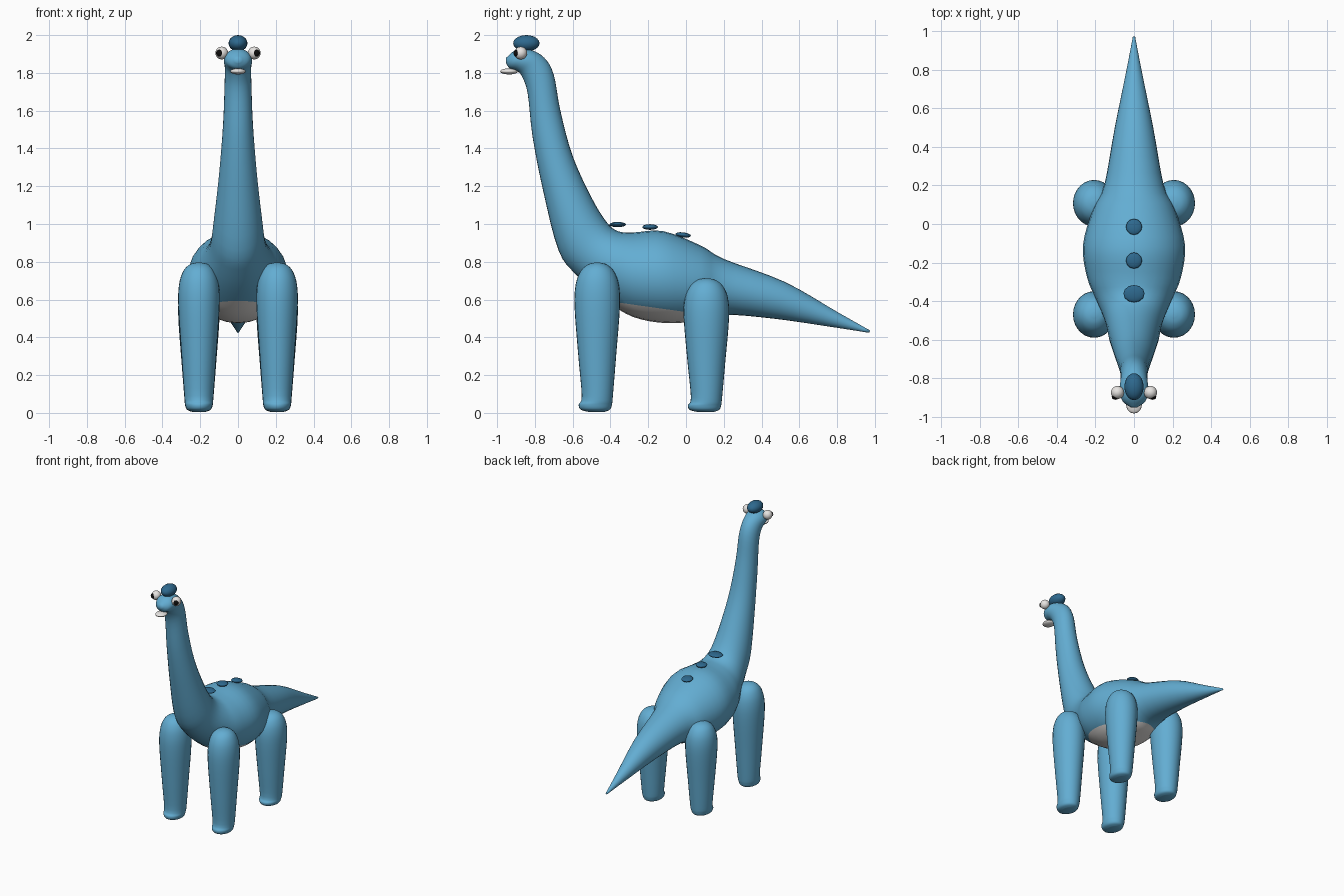
import bpy
import bmesh
from math import cos, sin, pi
from mathutils import Vector

old = bpy.data.objects.get("Cube")
if old:
    bpy.data.objects.remove(old, do_unlink=True)


def make_material(name, red, green, blue):
    mat = bpy.data.materials.new(name)
    mat.use_nodes = True
    colour = (red, green, blue, 1)
    mat.diffuse_color = colour
    mat.node_tree.nodes["Principled BSDF"].inputs["Base Color"].default_value = colour
    return mat


skin = make_material("sky blue skin", .125, .42, .65)
dark_blue = make_material("dark blue", .027, .14, .27)
white = make_material("warm white", .8, .78, .76)
black = make_material("black", .004, .004, .004)


def smooth_rings(rings, steps):
    """Catmull-Rom interpolation between profile rings."""
    rings = [Vector(r) for r in rings]
    result = []
    for i in range(len(rings) - 1):
        b, c = rings[i], rings[i + 1]
        a = rings[i - 1] if i else b
        d = rings[i + 2] if i + 2 < len(rings) else c
        for step in range(steps):
            t = step / steps
            result.append(b + (c - a) * (t / 2)
                          + (a * 2 - b * 5 + c * 4 - d) * (t * t / 2)
                          + (b * 3 - a - c * 3 + d) * (t ** 3 / 2))
    return result + [rings[-1]]


def loft(rings, centre_x=0, sides=28, steps=4):
    """Skin elliptical rings given as upper y, z, lower y, z and half width."""
    bm = bmesh.new()
    loops = []
    for uy, uz, ly, lz, width in smooth_rings(rings, steps):
        upper, lower = Vector((centre_x, uy, uz)), Vector((centre_x, ly, lz))
        middle, half = (upper + lower) / 2, (upper - lower) / 2
        angles = [2 * pi * k / sides for k in range(sides)]
        loops.append([bm.verts.new(middle + half * cos(a) + Vector((width * sin(a), 0, 0)))
                      for a in angles])
    for first, second in zip(loops, loops[1:]):
        for k in range(sides):
            n = (k + 1) % sides
            bm.faces.new((first[k], first[n], second[n], second[k]))
    bm.faces.new(loops[0])
    bm.faces.new(loops[-1])
    bmesh.ops.recalc_face_normals(bm, faces=bm.faces)
    return bm


def finish(bm, name, *materials):
    mesh = bpy.data.meshes.new(name)
    bm.to_mesh(mesh)
    bm.free()
    obj = bpy.data.objects.new(name, mesh)
    bpy.context.collection.objects.link(obj)
    for mat in materials:
        mesh.materials.append(mat)
    for poly in mesh.polygons:
        poly.use_smooth = True
    return obj


def ellipsoid(name, location, radii, mat, segments=20, tilt=0):
    bpy.ops.mesh.primitive_uv_sphere_add(segments=segments, ring_count=segments // 2,
                                         radius=1, location=location, rotation=(tilt, 0, 0))
    obj = bpy.context.object
    obj.name = name
    obj.scale = radii
    obj.data.materials.append(mat)
    bpy.ops.object.shade_smooth()
    return obj


# Tail, torso, neck and head as one continuous skin
body_rings = [
    (.975, .436, .97, .424, .006),
    (.80, .535, .79, .452, .04),
    (.52, .695, .48, .497, .10),
    (.20, .815, .20, .52, .155),
    (.08, .885, .08, .49, .212),
    (-.12, .962, -.10, .475, .265),
    (-.28, .955, -.28, .508, .243),
    (-.36, .962, -.43, .60, .195),
    (-.42, 1.01, -.58, .73, .15),
    (-.50, 1.14, -.675, .86, .13),
    (-.60, 1.36, -.755, 1.17, .10),
    (-.665, 1.60, -.812, 1.46, .079),
    (-.70, 1.79, -.838, 1.69, .071),
    (-.75, 1.88, -.868, 1.78, .07),
    (-.83, 1.925, -.895, 1.81, .075),
    (-.90, 1.922, -.935, 1.825, .06),
    (-.952, 1.88, -.954, 1.855, .015),
]
body = loft(body_rings)

# Pale belly: slice the skin along a gently sloping plane
plane_point, plane_normal = Vector((0, -.2, .562)), Vector((0, .14, 1))
torso = [f for f in body.faces if -.6 < f.calc_center_median().y < .21]
geometry = set(torso)
for face in torso:
    geometry.update(face.edges, face.verts)
bmesh.ops.bisect_plane(body, geom=list(geometry), plane_co=plane_point, plane_no=plane_normal)
for face in body.faces:
    centre = face.calc_center_median()
    if -.6 < centre.y < .21 and (centre - plane_point).dot(plane_normal) < 0:
        face.material_index = 1
finish(body, "body", skin, white)

# Legs: height, front, back and half width, with a small toe at the bottom
leg_profile = [
    (.006, -.05, .04, .035),
    (.018, -.088, .068, .062),
    (.045, -.098, .078, .073),
    (.09, -.082, .083, .077),
    (.30, -.10, .10, .092),
    (.56, -.12, .12, .109),
    (.68, -.114, .114, .105),
    (.75, -.088, .088, .083),
    (.785, -.05, .05, .05),
    (.796, -.012, .012, .012),
]
for place, leg_y, stretch in (("front", -.47, 1), ("back", .108, .895)):
    for side, sign in (("left", 1), ("right", -1)):
        rings = [(leg_y + back, z * stretch, leg_y + front, z * stretch, width)
                 for z, front, back, width in leg_profile]
        finish(loft(rings, centre_x=sign * .207), f"{place}_{side}_leg", skin)

# Face
for side, sign in (("left", 1), ("right", -1)):
    ellipsoid(f"{side}_eye", (sign * .086, -.875, 1.905), (.034, .034, .034), white)
    ellipsoid(f"{side}_pupil", (sign * .097, -.897, 1.905), (.019, .016, .019), black)
ellipsoid("lower_lip", (0, -.937, 1.808), (.041, .047, .016), white)
ellipsoid("head_tuft", (0, -.845, 1.957), (.05, .07, .043), dark_blue)

# Back spots
ellipsoid("front_back_spot", (0, -.362, .997), (.055, .045, .014), dark_blue, 12)
ellipsoid("middle_back_spot", (0, -.19, .984), (.042, .042, .015), dark_blue, 12)
ellipsoid("rear_back_spot", (0, -.015, .942), (.042, .042, .014), dark_blue, 12, tilt=-.12)
